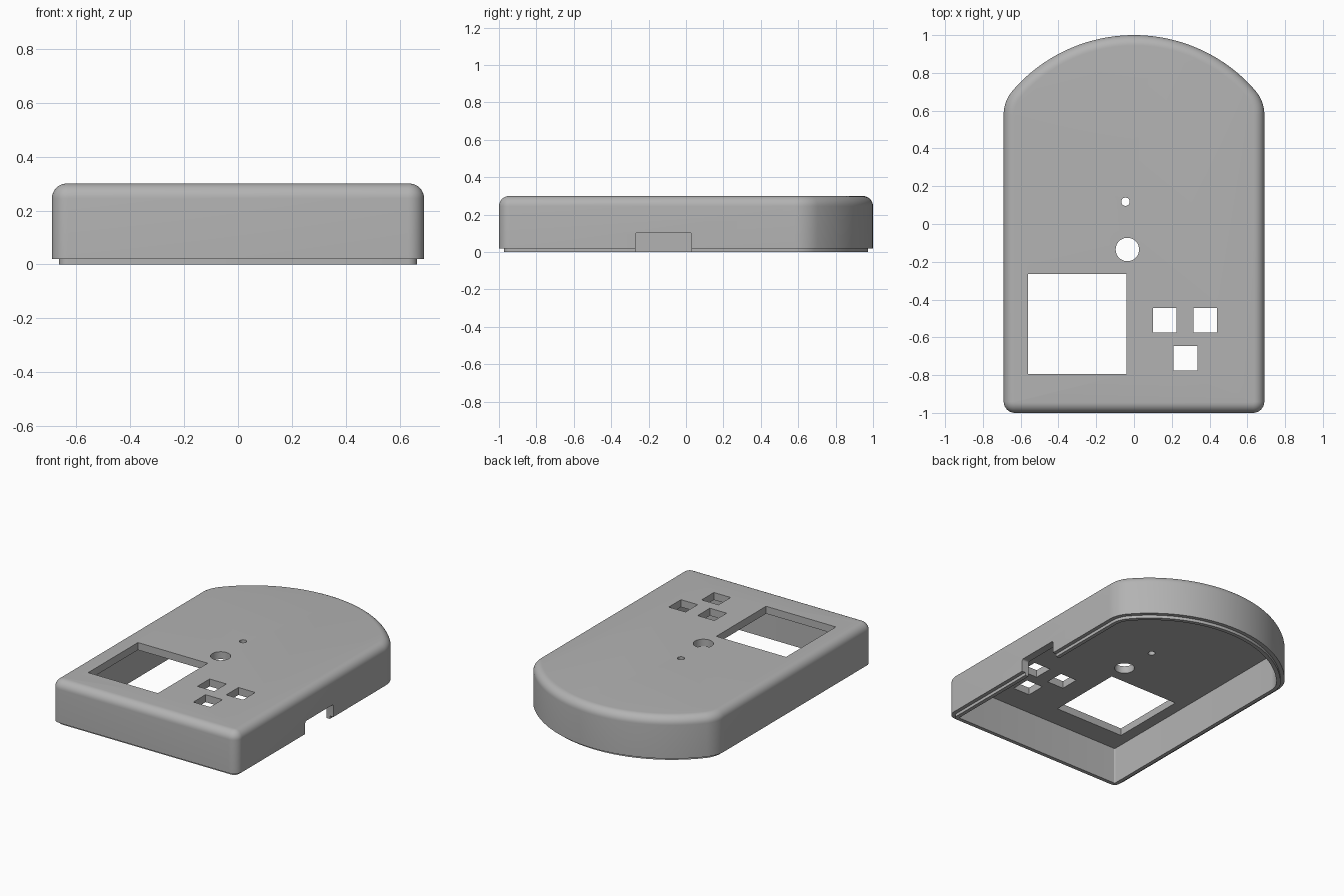
import bpy, bmesh
from math import sin, cos, pi, atan2, radians
from mathutils import Vector, Matrix

old = bpy.data.objects.get("Cube")
if old:
    bpy.data.objects.remove(old, do_unlink=True)

plastic = bpy.data.materials.new("grey plastic")
plastic.use_nodes = True
GREY = (0.45, 0.45, 0.45, 1)
plastic.diffuse_color = GREY
plastic.node_tree.nodes["Principled BSDF"].inputs["Base Color"].default_value = GREY

WALL, LIP, HEIGHT, STEP, ROUND = 0.052, 0.026, 0.3, 0.02, 0.055


def make_object(name, bm):
    bmesh.ops.recalc_face_normals(bm, faces=bm.faces)
    mesh = bpy.data.meshes.new(name)
    bm.to_mesh(mesh)
    bm.free()
    mesh.materials.append(plastic)
    obj = bpy.data.objects.new(name, mesh)
    bpy.context.collection.objects.link(obj)
    return obj


def arc(cx, cy, r, a0, a1, n):
    angles = [a0 + (a1 - a0) * i / n for i in range(n + 1)]
    return [(cx + r * cos(a), cy + r * sin(a)) for a in angles]


def outline(inset):
    """Half outline (square front, bowed back), mirrored into a loop."""
    turn = atan2(0.43, 0.5)
    half = arc(0.63, -0.94, 0.06 - inset, -pi / 2, 0, 8)
    half += arc(0.5, 0.58, 0.19 - inset, 0, turn, 10)
    half += arc(0, 0.15, 0.85 - inset, turn, pi / 2, 20)[1:]
    return half + [(-x, y) for x, y in reversed(half[:-1])]


# Hollow cover: rings from the inner ceiling, round the lip, up to the top
rings = [(WALL, HEIGHT - 0.05), (WALL, 0), (LIP, 0), (LIP, STEP), (0, STEP)]
for i in range(9):
    a = i / 8 * pi / 2
    rings.append((ROUND * (1 - cos(a)), HEIGHT - ROUND + ROUND * sin(a)))
bm = bmesh.new()
loops = [[bm.verts.new((x, y, z)) for x, y in outline(d)] for d, z in rings]
for low, high in zip(loops, loops[1:]):
    for i in range(len(low)):
        j = (i + 1) % len(low)
        bm.faces.new((low[i], low[j], high[j], high[i]))
bm.faces.new(loops[0])
bm.faces.new(loops[-1])
cover = make_object("cover", bm)

# Cutters for the display, buttons, round holes and side port
bm = bmesh.new()


def box(x0, x1, y0, y1, z0=0.2, z1=0.4):
    lo, hi = Vector((x0, y0, z0)), Vector((x1, y1, z1))
    m = Matrix.Translation((lo + hi) / 2) @ Matrix.Diagonal((*(hi - lo), 1))
    return bmesh.ops.create_cube(bm, size=1, matrix=m)["verts"]


def hole(x, y, r):
    bmesh.ops.create_cone(bm, cap_ends=True, segments=40, radius1=r, radius2=r,
                          depth=0.2, matrix=Matrix.Translation((x, y, 0.3)))


box(-0.56, -0.04, -0.795, -0.265)
for x, y in ((0.1, -0.575), (0.315, -0.575), (0.21, -0.775)):
    box(x, x + 0.125, y, y + 0.13)
hole(-0.035, -0.135, 0.062)
hole(-0.045, 0.118, 0.022)
port = box(0.6, 0.8, -0.27, 0.03, -0.1, 0.105)
top_edges = [e for e in bm.edges if all(v in port and v.co.z > 0 for v in e.verts)
             and abs(e.verts[0].co.x - e.verts[1].co.x) > 0.1]
bmesh.ops.bevel(bm, geom=top_edges, offset=0.012, segments=4, profile=0.5,
                affect='EDGES')
cutter = make_object("opening_cutter", bm)
cutter.hide_render = True

cut = cover.modifiers.new("openings", 'BOOLEAN')
cut.object = cutter
cut.operation = 'DIFFERENCE'
cut.solver = 'EXACT'
bpy.ops.object.select_all(action='DESELECT')
bpy.context.view_layer.objects.active = cover
cover.select_set(True)
bpy.ops.object.modifier_apply(modifier=cut.name)
bpy.data.objects.remove(cutter, do_unlink=True)
bpy.ops.object.shade_smooth_by_angle(angle=radians(30))
